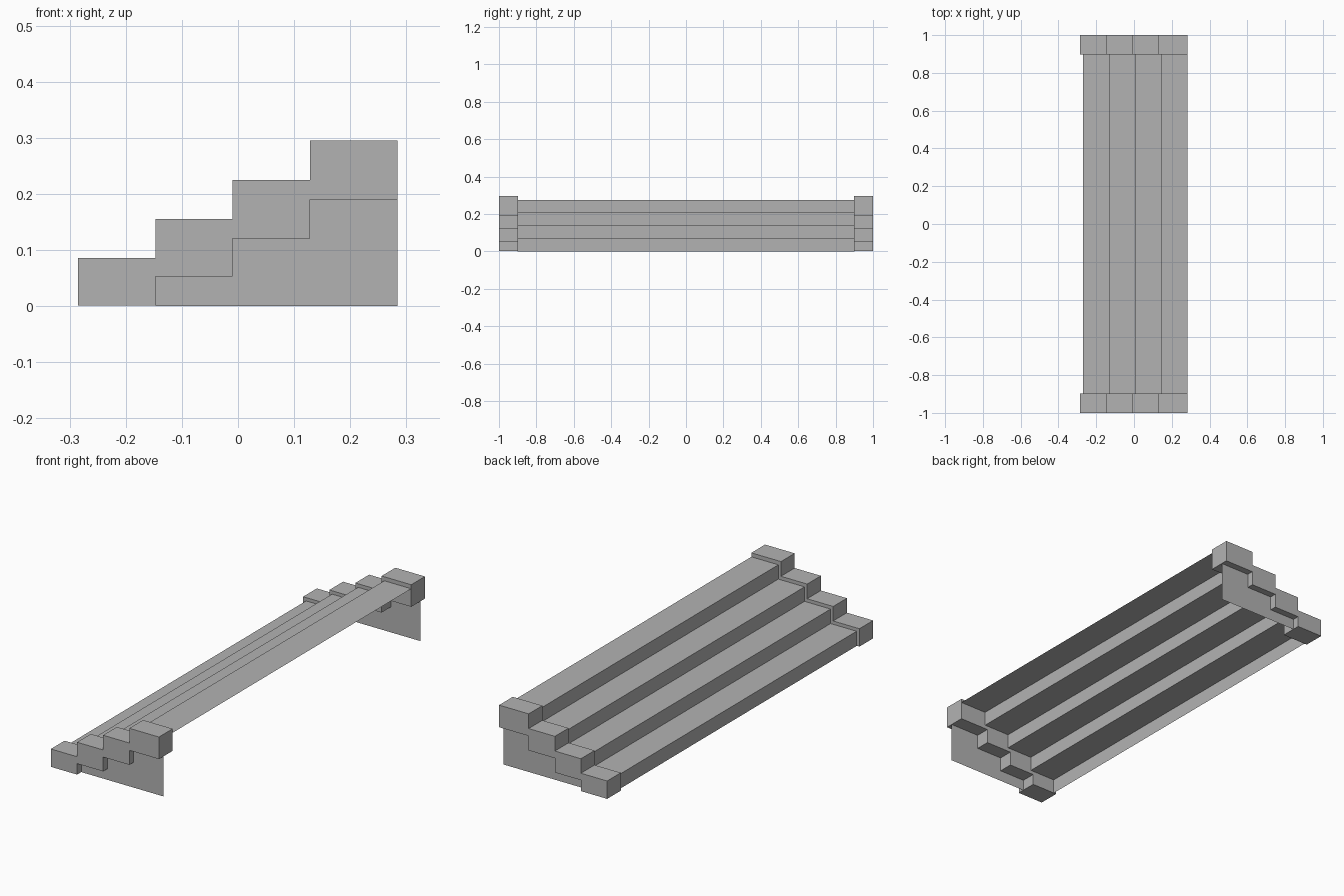
import bpy, bmesh

if "Cube" in bpy.data.objects:
    bpy.data.objects.remove(bpy.data.objects["Cube"])

# Mid grey used on every part
grey = bpy.data.materials.new("dark_grey")
grey.diffuse_color = (0.45, 0.45, 0.45, 1)
grey.use_nodes = True
grey.node_tree.nodes["Principled BSDF"].inputs["Base Color"].default_value = grey.diffuse_color


def stairs(xs, zs):
    """Stepped outline: each height zs[i] spans xs[i]..xs[i+1]."""
    return [(x, z) for i, z in enumerate(zs) for x in (xs[i], xs[i + 1])]


def make(name, build):
    bm = bmesh.new()
    build(bm)
    mesh = bpy.data.meshes.new(name)
    bm.to_mesh(mesh)
    bm.free()
    mesh.materials.append(grey)
    obj = bpy.data.objects.new(name, mesh)
    bpy.context.collection.objects.link(obj)
    return obj


def strip(bm, points, y0, y1):
    """Sheet made by sweeping an open profile along y."""
    a = [bm.verts.new((x, y0, z)) for x, z in points]
    b = [bm.verts.new((x, y1, z)) for x, z in points]
    for i in range(len(points) - 1):
        bm.faces.new((a[i], a[i + 1], b[i + 1], b[i]))


def prism(bm, points, y0, y1):
    """Solid made by extruding a closed profile along y."""
    face = bm.faces.new([bm.verts.new((x, y0, z)) for x, z in points])
    ext = bmesh.ops.extrude_face_region(bm, geom=[face])["geom"]
    verts = [g for g in ext if isinstance(g, bmesh.types.BMVert)]
    bmesh.ops.translate(bm, verts=verts, vec=(0, y1 - y0, 0))
    bmesh.ops.recalc_face_normals(bm, faces=bm.faces)


# Treads and risers, an open folded sheet
tread_x = [-0.27, -0.133, 0.004, 0.142, 0.284]
treads = [(tread_x[0], 0)] + stairs(tread_x, [0.07, 0.139, 0.208, 0.276])
make("treads", lambda bm: strip(bm, treads, 0.9, -0.9))

# Stepped side curbs and the thin panels beneath them
curb_x = [-0.285, -0.147, -0.01, 0.128, 0.284]
upper = stairs(curb_x, [0.086, 0.155, 0.225, 0.295])
lower = stairs(curb_x, [0.001, 0.053, 0.121, 0.19])
panel = [(curb_x[1], 0)] + lower[2:] + [(curb_x[4], 0)]

for side, s in (("front", -1), ("back", 1)):
    make(side + "_curb", lambda bm: prism(bm, upper + lower[::-1], s * 0.897, s * 1.0))

    def sheet(bm):
        face = bm.faces.new([bm.verts.new((x, s * 0.967, z)) for x, z in panel])
        face.normal_update()
        if face.normal.y * s < 0:
            face.normal_flip()

    make(side + "_side_panel", sheet)
